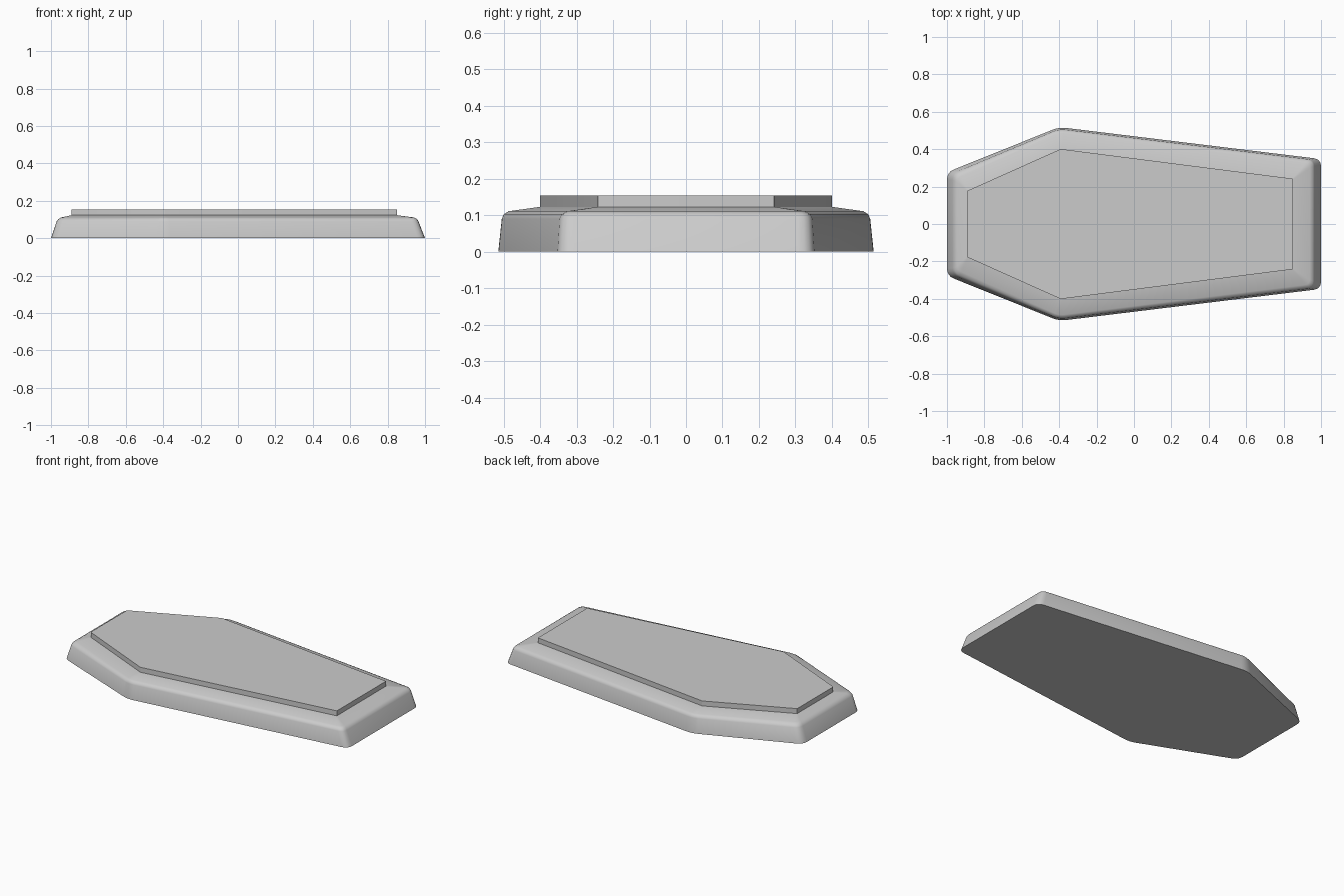
import bpy, bmesh
from mathutils import Vector

if "Cube" in bpy.data.objects:
    bpy.data.objects.remove(bpy.data.objects["Cube"])

# Half outline of each level: height, corner rounding, then narrow end, shoulder, wide end
LEVELS = [
    (0.0,   0.040, [(-1.0, 0.277), (-0.40, 0.518), (1.0, 0.347)]),
    (0.09,  0.035, [(-0.970, 0.270), (-0.40, 0.508), (0.965, 0.342)]),
    (0.103, 0.030, [(-0.960, 0.262), (-0.40, 0.502), (0.957, 0.336)]),
    (0.111, 0.025, [(-0.945, 0.246), (-0.40, 0.488), (0.940, 0.322)]),
    (0.123, 0.003, [(-0.890, 0.178), (-0.392, 0.401), (0.850, 0.242)]),
    (0.154, 0.003, [(-0.890, 0.178), (-0.392, 0.401), (0.850, 0.242)]),
]
SEG = 4


def outline(half, z, radius):
    """Mirrored six-sided outline with rounded corners."""
    pts = [Vector((x, -y, z)) for x, y in half]
    pts += [Vector((x, y, z)) for x, y in reversed(half)]
    result = []
    for i, p in enumerate(pts):
        a = p + (pts[i - 1] - p).normalized() * radius
        b = p + (pts[(i + 1) % 6] - p).normalized() * radius
        for k in range(SEG + 1):
            t = k / SEG
            result.append(a * (1 - t) ** 2 + p * 2 * t * (1 - t) + b * t * t)
    return result


# Stepped lid lofted through the levels, closed top and bottom
bm = bmesh.new()
rings = [[bm.verts.new(v) for v in outline(h, z, r)] for z, r, h in LEVELS]
n = len(rings[0])
for lo, hi in zip(rings, rings[1:]):
    for i in range(n):
        j = (i + 1) % n
        bm.faces.new((lo[i], lo[j], hi[j], hi[i]))
bm.faces.new(rings[-1])
bm.faces.new(rings[0][::-1])
bmesh.ops.recalc_face_normals(bm, faces=bm.faces)

mesh = bpy.data.meshes.new("coffin_lid")
bm.to_mesh(mesh)
bm.free()
lid = bpy.data.objects.new("coffin_lid", mesh)
bpy.context.collection.objects.link(lid)
bpy.context.view_layer.objects.active = lid
lid.select_set(True)
bpy.ops.object.shade_smooth_by_angle(angle=0.7)
